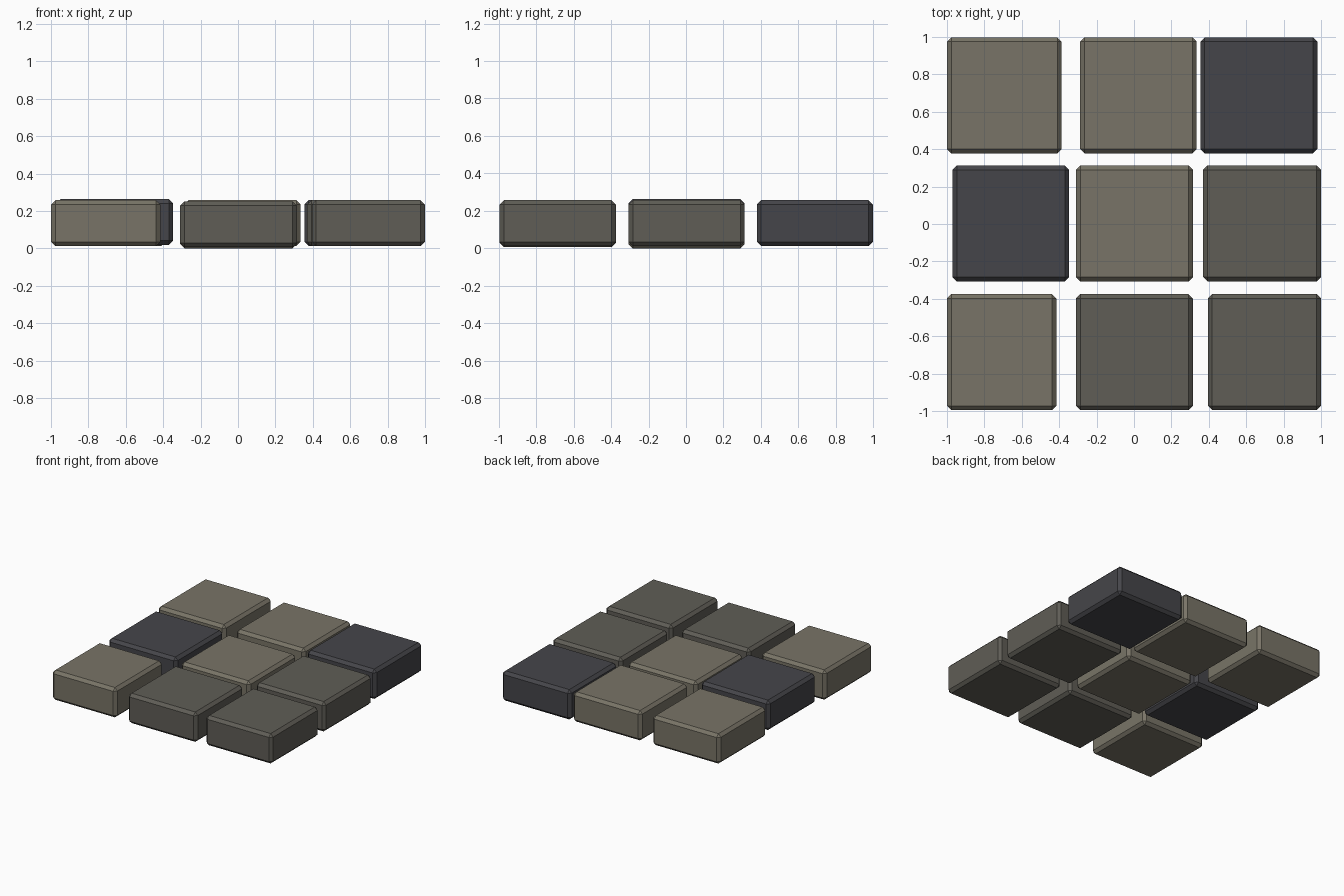
import bpy, bmesh

if "Cube" in bpy.data.objects:
    bpy.data.objects.remove(bpy.data.objects["Cube"])


def material(name, rgb):
    m = bpy.data.materials.new(name)
    m.diffuse_color = (*rgb, 1)
    m.use_nodes = True
    m.node_tree.nodes["Principled BSDF"].inputs["Base Color"].default_value = m.diffuse_color
    return m


tan = material("tan_stone", (0.19, 0.175, 0.135))
slate = material("slate_stone", (0.06, 0.06, 0.068))
grey = material("grey_stone", (0.115, 0.11, 0.093))

DEPTH, HEIGHT, CHAMFER = 0.62, 0.245, 0.023


def slab(name, x0, x1, y, z, mat):
    """Chamfered paving block spanning x0..x1."""
    bm = bmesh.new()
    bmesh.ops.create_cube(bm, size=1)
    bmesh.ops.scale(bm, vec=(x1 - x0, DEPTH, HEIGHT), verts=bm.verts)
    bmesh.ops.bevel(bm, geom=bm.edges[:], offset=CHAMFER, segments=1,
                    affect='EDGES', clamp_overlap=True)
    mesh = bpy.data.meshes.new(name)
    bm.to_mesh(mesh)
    bm.free()
    mesh.materials.append(mat)
    ob = bpy.data.objects.new(name, mesh)
    ob.location = ((x0 + x1) / 2, y, z + HEIGHT / 2)
    bpy.context.collection.objects.link(ob)


# Three rows of slabs: (left x, right x, base height, stone)
rows = {
    "front": (-0.685, [(-1.0, -0.415, 0.012, tan),
                       (-0.31, 0.315, 0.006, grey),
                       (0.395, 1.0, 0.012, grey)]),
    "middle": (0.003, [(-0.97, -0.347, 0.018, slate),
                       (-0.31, 0.315, 0.0, tan),
                       (0.37, 1.0, 0.012, grey)]),
    "back": (0.688, [(-1.0, -0.387, 0.012, tan),
                     (-0.288, 0.335, 0.012, tan),
                     (0.355, 0.98, 0.012, slate)]),
}
for row, (y, slabs) in rows.items():
    for side, (x0, x1, z, mat) in zip(("left", "centre", "right"), slabs):
        slab(f"{row}_{side}_slab", x0, x1, y, z, mat)
